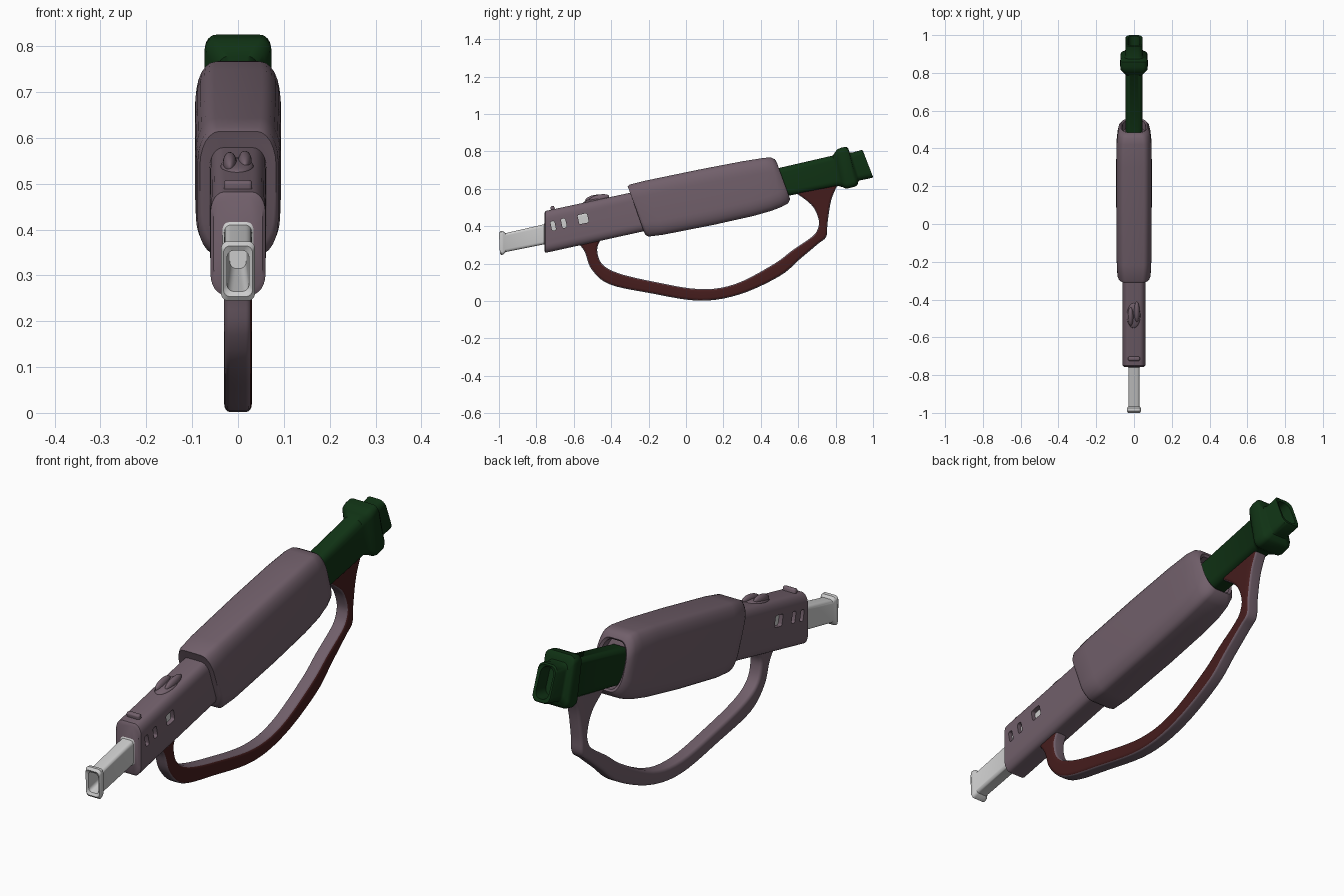
import bpy, bmesh, math
from mathutils import Vector

if "Cube" in bpy.data.objects:
    bpy.data.objects.remove(bpy.data.objects["Cube"])


def material(name, rgb):
    m = bpy.data.materials.new(name)
    m.diffuse_color = (*rgb, 1)
    m.use_nodes = True
    m.node_tree.nodes["Principled BSDF"].inputs["Base Color"].default_value = m.diffuse_color
    return m


MAUVE = material("mauve", (0.165, 0.115, 0.145))
GREEN = material("dark_green", (0.005, 0.032, 0.007))
BROWN = material("dark_red", (0.06, 0.012, 0.012))
TILT = math.radians(12)


def smooth(ob, angle=38):
    bpy.ops.object.select_all(action='DESELECT')
    ob.select_set(True)
    bpy.context.view_layer.objects.active = ob
    bpy.ops.object.shade_smooth_by_angle(angle=math.radians(angle))


def ring(st, rx, rz, seg=6):
    """Rounded rectangle between a top and a bottom point (y, z), half width hw."""
    yt, zt, yb, zb, hw = st
    top, bot = Vector((0, yt, zt)), Vector((0, yb, zb))
    mid, up = (top + bot) / 2, (top - bot).normalized()
    h = (top - bot).length / 2
    rx, rz = min(rx, hw * .9), min(rz, h * .9)
    pts = []
    for q, (sx, sz) in enumerate([(1, 1), (-1, 1), (-1, -1), (1, -1)]):
        for i in range(seg + 1):
            a = math.pi / 2 * (q + i / seg)
            x = sx * (hw - rx) + rx * math.cos(a)
            t = sz * (h - rz) + rz * math.sin(a)
            pts.append(mid + Vector((x, 0, 0)) + up * t)
    return pts


def loft(name, stations, rx, rz, mat=None, angle=38):
    bm = bmesh.new()
    rings = [[bm.verts.new(p) for p in ring(s, rx, rz)] for s in stations]
    n = len(rings[0])
    for a, b in zip(rings, rings[1:]):
        for i in range(n):
            bm.faces.new((a[i], a[(i + 1) % n], b[(i + 1) % n], b[i]))
    bm.faces.new(rings[0])
    bm.faces.new(rings[-1])
    bmesh.ops.recalc_face_normals(bm, faces=bm.faces)
    me = bpy.data.meshes.new(name)
    bm.to_mesh(me)
    bm.free()
    ob = bpy.data.objects.new(name, me)
    bpy.context.collection.objects.link(ob)
    if mat:
        me.materials.append(mat)
    smooth(ob, angle)
    return ob


def rounded_box(name, loc, size, bevel, mat=None):
    bpy.ops.mesh.primitive_cube_add(size=1, location=loc, rotation=(TILT, 0, 0))
    ob = bpy.context.object
    ob.name = name
    ob.scale = size
    bpy.ops.object.transform_apply(location=False, rotation=False, scale=True)
    b = ob.modifiers.new("bevel", 'BEVEL')
    b.width, b.segments = bevel, 3
    bpy.ops.object.modifier_apply(modifier="bevel")
    if mat:
        ob.data.materials.append(mat)
    smooth(ob)
    return ob


def catmull(pts, sub=5):
    out = []
    for i in range(len(pts) - 1):
        p = [pts[max(0, min(len(pts) - 1, i + k))] for k in (-1, 0, 1, 2)]
        for s in range(sub):
            t = s / sub
            out.append([.5 * (2 * b + (c - a) * t + (2 * a - 5 * b + 4 * c - d) * t * t
                              + (3 * b - a - 3 * c + d) * t ** 3) for a, b, c, d in zip(*p)])
    return out + [list(pts[-1])]


# Hollow muzzle tube with a flared lip, widened where it sits in the sleeve
loft("muzzle_tube", [
    (-.80, .38, -.80, .315, .018), (-.993, .354, -.988, .265, .024),
    (-1.0, .364, -.995, .254, .032), (-.99, .374, -.987, .245, .037),
    (-.975, .373, -.975, .25, .036), (-.965, .363, -.965, .262, .030),
    (-.76, .410, -.76, .303, .030), (-.75, .43, -.75, .30, .042),
    (-.42, .50, -.42, .36, .042)], .014, .016)

# Front sleeve with side windows cut through
sleeve = loft("front_sleeve", [
    (-.757, .472, -.757, .268, .053), (-.75, .482, -.75, .258, .060),
    (-.20, .600, -.15, .390, .062)], .03, .045, MAUVE)
for y, z, w in [(-.710, .402, .022), (-.653, .416, .024), (-.550, .440, .052)]:
    cutter = rounded_box("window_cutter", (0, y, z), (.3, w, .05), .008)
    cutter.hide_render = True
    m = sleeve.modifiers.new("window", 'BOOLEAN')
    m.operation, m.object, m.solver = 'DIFFERENCE', cutter, 'EXACT'
    bpy.context.view_layer.objects.active = sleeve
    bpy.ops.object.modifier_apply(modifier="window")
    bpy.data.objects.remove(cutter)
smooth(sleeve)

# Front sight and the two-lobed catch on top of the sleeve
rounded_box("front_sight", (0, -.712, .49), (.062, .022, .036), .008, MAUVE)
for name, loc, size in [("catch_base", (-.002, -.485, .538), (.036, .068, .013)),
                        ("catch_lobe_left", (-.018, -.490, .545), (.015, .05, .022)),
                        ("catch_lobe_right", (.015, -.465, .549), (.015, .055, .020))]:
    bpy.ops.mesh.primitive_uv_sphere_add(segments=24, ring_count=12, location=loc,
                                         rotation=(TILT, 0, 0))
    ob = bpy.context.object
    ob.name, ob.scale = name, size
    ob.data.materials.append(MAUVE)
    smooth(ob)

# Large main housing, slightly bulged
loft("main_housing", [
    (-.308, .605, -.222, .362, .078), (-.312, .614, -.215, .353, .083),
    (-.300, .623, -.200, .345, .088), (-.22, .643, -.12, .355, .092),
    (.07, .703, .15, .408, .094), (.30, .747, .36, .455, .094),
    (.42, .766, .455, .482, .092), (.455, .767, .51, .503, .087),
    (.475, .758, .545, .522, .080), (.485, .742, .557, .545, .070),
    (.478, .733, .550, .552, .062), (.44, .73, .51, .55, .060)], .042, .08, MAUVE, 45)

# Rear stock: neck, collar and hollow tail
loft("rear_stock", [
    (.46, .703, .48, .550, .045), (.785, .778, .815, .615, .045),
    (.798, .797, .838, .609, .058), (.810, .812, .850, .603, .070),
    (.830, .820, .865, .602, .073), (.857, .825, .905, .612, .072),
    (.868, .815, .917, .622, .066), (.874, .795, .922, .642, .050),
    (.885, .793, .930, .645, .045), (.940, .808, .996, .659, .045),
    (.946, .803, 1.0, .664, .042), (.943, .794, .995, .675, .031),
    (.885, .780, .930, .665, .028)], .025, .03, GREEN, 45)

# Hand guard loop: inner edge point, outer edge point
guard_pairs = [
    (-.455, .33, -.575, .31), (-.475, .275, -.540, .26), (-.450, .200, -.505, .170),
    (-.365, .150, -.410, .090), (-.180, .105, -.195, .043), (.07, .064, .07, .002),
    (.260, .090, .285, .035), (.465, .195, .500, .133), (.570, .272, .610, .225),
    (.675, .345, .705, .305), (.706, .390, .750, .345), (.708, .440, .757, .420),
    (.670, .515, .778, .545), (.570, .590, .820, .640)]
guard = loft("hand_guard", catmull([(*p, .030) for p in guard_pairs]), .013, .016, MAUVE, 50)
# Dark right-hand face of the guard
guard.data.materials.append(BROWN)
for f in guard.data.polygons:
    if f.normal.x > .75:
        f.material_index = 1
